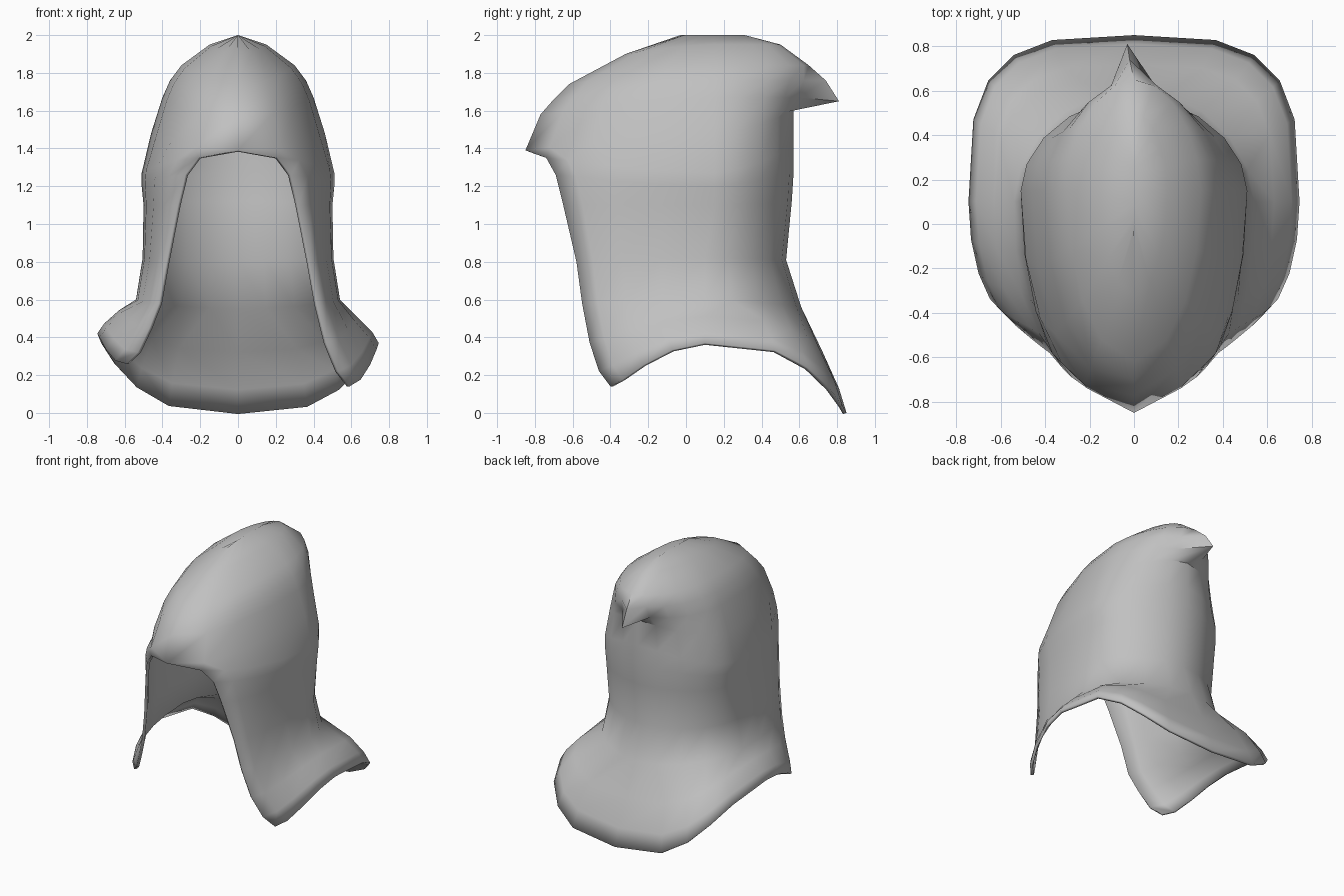
import bpy, bmesh
from math import sin, cos, pi

cube = bpy.data.objects.get("Cube")
if cube:
    bpy.data.objects.remove(cube)

cloth = bpy.data.materials.new("grey_cloth")
cloth.use_nodes = True
GREY = (0.53, 0.53, 0.53, 1)
cloth.diffuse_color = GREY
cloth.node_tree.nodes["Principled BSDF"].inputs["Base Color"].default_value = GREY

# Rows from the hem up to the ridge: front edge (x, y, z), widest side (x, y, z), back (y, z)
ROWS = [
    ((.59, -.4, .14), (.745, .1, .37), (.85, .0)),
    ((.53, -.46, .22), (.71, .1, .43), (.81, .13)),
    ((.47, -.51, .37), (.63, .1, .51), (.72, .33)),
    ((.42, -.55, .58), (.54, .1, .6), (.61, .56)),
    ((.38, -.58, .8), (.505, .1, .82), (.53, .81)),
    ((.32, -.65, 1.1), (.5, .15, 1.1), (.56, 1.12)),
    ((.28, -.69, 1.26), (.51, .15, 1.2), (.57, 1.28)),
    ((.21, -.74, 1.35), (.51, .15, 1.27), (.57, 1.42)),
    ((0, -.85, 1.39), (.46, .15, 1.48), (.57, 1.61)),
    ((0, -.77, 1.58), (.4, .15, 1.67), (.62, 1.67)),
    ((0, -.7, 1.66), (.36, .15, 1.76), (.65, 1.76)),
    ((0, -.62, 1.74), (.3, .15, 1.84), (.65, 1.84)),
    ((0, -.32, 1.9), (.15, .15, 1.95), (.5, 1.95)),
    ((0, -.03, 2), (0, .15, 2), (.31, 2)),
]
TIP = {9: (-.03, .81, 1.65), 10: (-.02, .74, 1.76)}   # pulled-out point at the back
LIFT = {0: .12, 1: .1, 2: .08}                        # right cape corner sits higher
CAPE_ROWS = 3
FRONT, BACK = 4, 5


def smooth(t):
    return t * t * (3 - 2 * t)


def row_points(i, side):
    """Half a row, from the front edge round one side to the back centre."""
    (fx, fy, fz), (sx, sy, sz), (by, bz) = ROWS[i]
    square = .6 if i < CAPE_ROWS else 1.07
    full = 1 if fx else .75
    pts = []
    for j in range(FRONT):
        t = j / FRONT
        a = t * pi / 2
        fall = .7 * cos(a) + .3 * (1 - t)
        pts.append((fx + (sx - fx) * sin(a) ** full, sy + (fy - sy) * fall, fz + (sz - fz) * smooth(t)))
    for j in range(BACK + 1):
        t = j / BACK
        a = t * pi / 2
        c = cos(a) ** square if j < BACK else 0
        pts.append((sx * c, sy + (by - sy) * sin(a) ** square, sz + (bz - sz) * smooth(t)))
    last = len(pts) - 1
    lift = LIFT.get(i, 0) if side < 0 else 0
    pts = [(side * x, y, z + lift * (1 - k / last) ** 1.5) for k, (x, y, z) in enumerate(pts)]
    if i in TIP:
        pts[-1] = TIP[i]
    return pts


# Hood and cape as one lofted sheet
bm = bmesh.new()
for side in (1, -1):
    grid = [[bm.verts.new(p) for p in row_points(i, side)] for i in range(len(ROWS))]
    for low, high in zip(grid, grid[1:]):
        for j in range(len(low) - 1):
            quad = [low[j], low[j + 1], high[j + 1], high[j]]
            bm.faces.new(quad[::side])
bmesh.ops.remove_doubles(bm, verts=bm.verts, dist=.0005)
mesh = bpy.data.meshes.new("hood")
bm.to_mesh(mesh)
bm.free()
mesh.materials.append(cloth)
hood = bpy.data.objects.new("hood", mesh)
bpy.context.collection.objects.link(hood)

# Cloth thickness
solid = hood.modifiers.new("thickness", "SOLIDIFY")
solid.thickness = .02
solid.offset = -1

bpy.context.view_layer.objects.active = hood
hood.select_set(True)
bpy.ops.object.shade_smooth_by_angle(angle=pi / 3)
